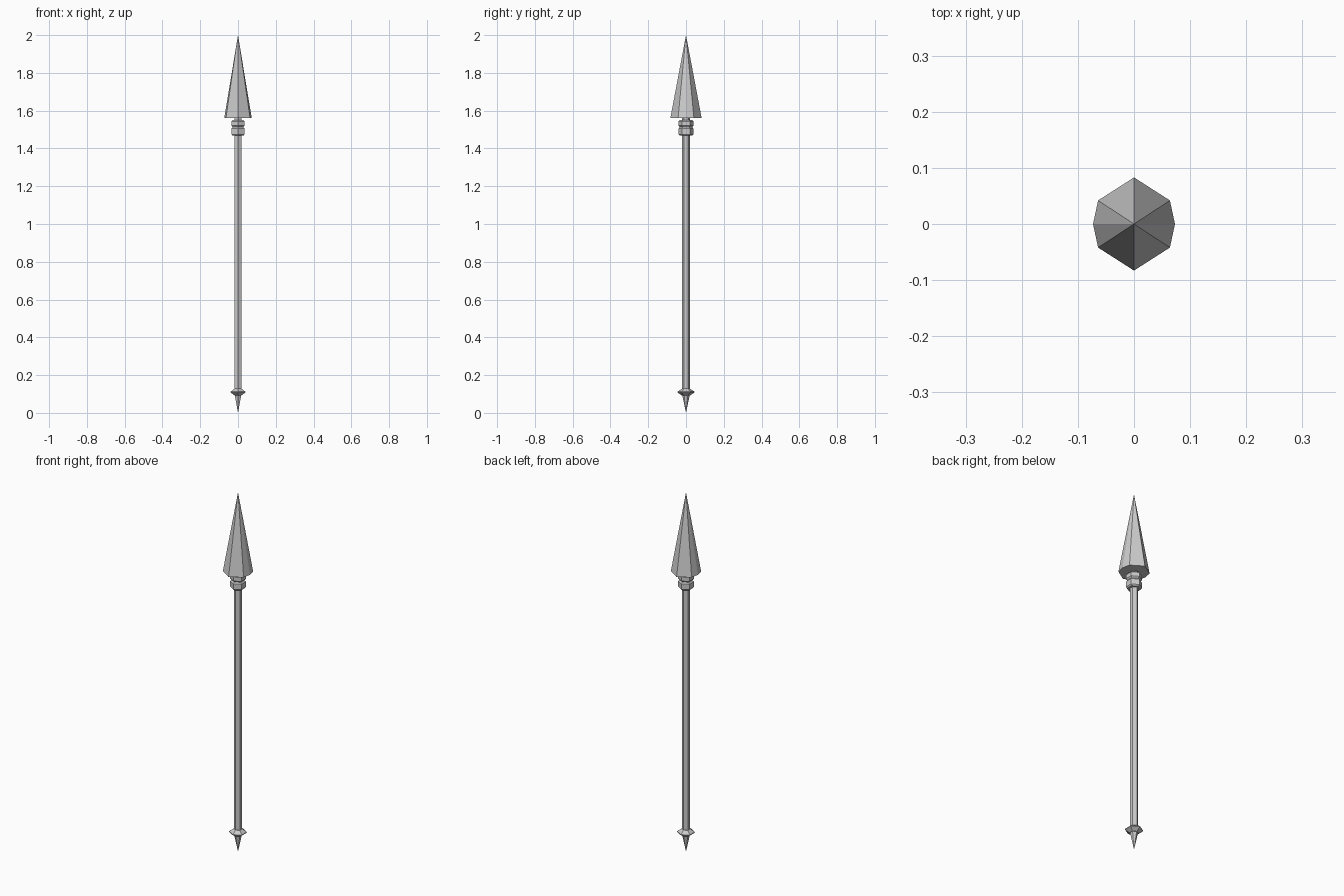
import bpy, bmesh
from math import sin, cos, pi

if "Cube" in bpy.data.objects:
    bpy.data.objects.remove(bpy.data.objects["Cube"])

HEX = [(sin(i * pi / 3), cos(i * pi / 3)) for i in range(6)]  # points on +-y


def loft(name, outline, profile):
    """Scale an outline along z by (scale, z) pairs; scale 0 makes a point."""
    bm = bmesh.new()
    rings = []
    for s, z in profile:
        pts = outline if s else [(0, 0)]
        rings.append([bm.verts.new((x * s, y * s, z)) for x, y in pts])
    n = len(outline)
    for a, b in zip(rings, rings[1:]):
        for i in range(n):
            quad = [a[i % len(a)], a[(i + 1) % n % len(a)],
                    b[(i + 1) % n % len(b)], b[i % len(b)]]
            bm.faces.new(list(dict.fromkeys(quad)))
    for r in (rings[0], rings[-1]):
        if len(r) > 1:
            bm.faces.new(r)
    bmesh.ops.recalc_face_normals(bm, faces=bm.faces)
    me = bpy.data.meshes.new(name)
    bm.to_mesh(me)
    bm.free()
    ob = bpy.data.objects.new(name, me)
    bpy.context.collection.objects.link(ob)
    return ob


# Spear head: eight-sided pyramid, longer along y
half = [(0, 0.083), (0.064, 0.042), (0.073, 0), (0.064, -0.042)]
head = half + [(-x, -y) for x, y in half]
loft("spear_head", head, [(1, 1.56), (0, 2.0)])

# Hexagonal shaft
loft("shaft", HEX, [(0.021, 0.10), (0.021, 1.57)])

# Two collar rings under the head
loft("upper_collar", HEX, [(0.033, 1.513), (0.04, 1.521), (0.04, 1.543), (0.033, 1.55)])
loft("lower_collar", HEX, [(0.034, 1.468), (0.04, 1.475), (0.04, 1.505), (0.033, 1.513)])

# Flared butt ring and ground spike
loft("butt_ring", HEX, [(0.022, 0.093), (0.045, 0.108), (0.045, 0.112), (0.022, 0.128)])
loft("butt_spike", HEX, [(0, 0), (0.021, 0.10)])
